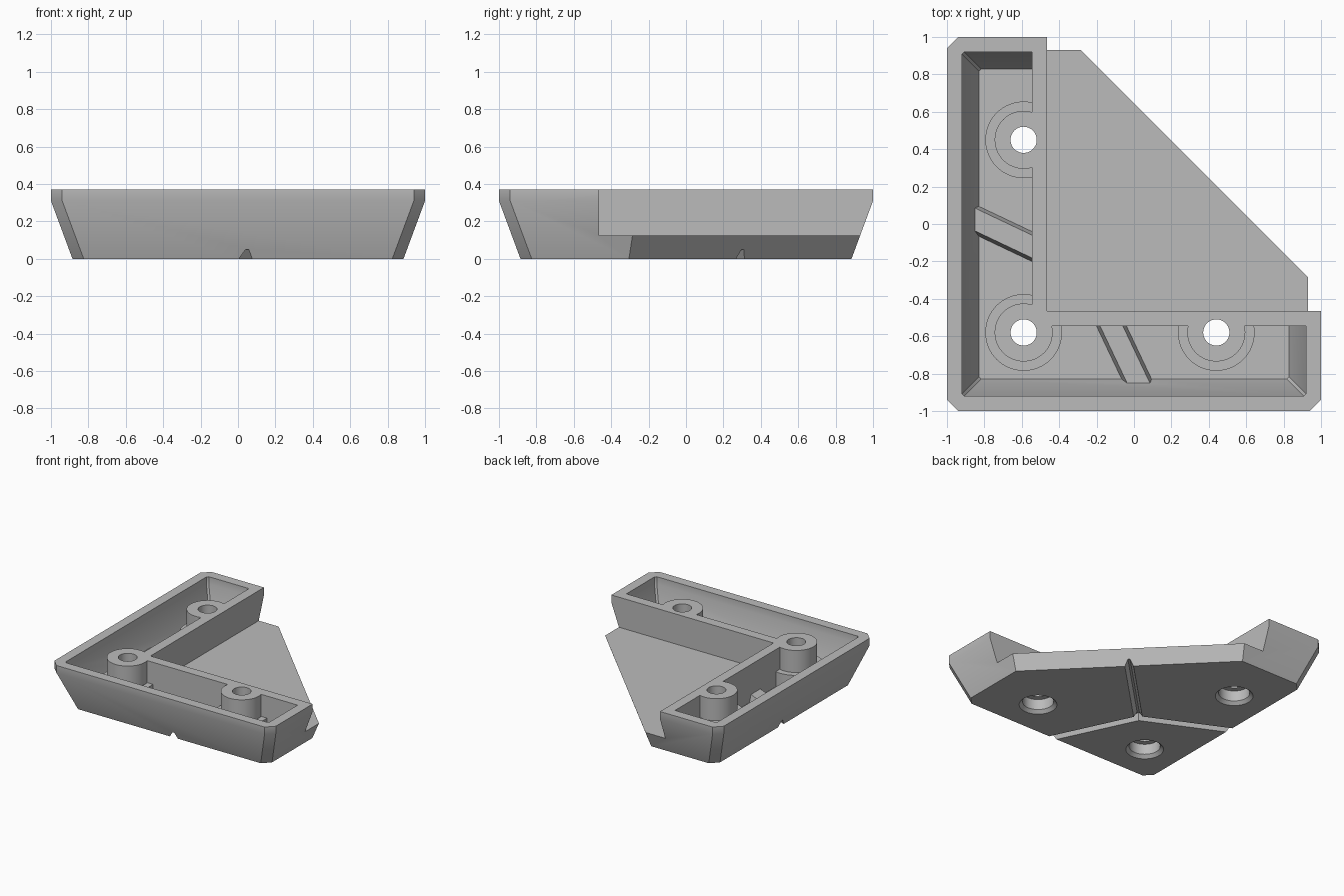
import bpy, bmesh
from math import sqrt
from mathutils import Vector, Matrix

cube = bpy.data.objects.get("Cube")
if cube:
    bpy.data.objects.remove(cube, do_unlink=True)

H, KNEE, SLOPE = 0.37, 0.31, 0.371   # height, start of taper, taper ratio
FLOOR, PLATE = 0.067, 0.125          # pocket floor and web plate heights
R2 = sqrt(2)

grey = bpy.data.materials.new("grey plastic")
grey.use_nodes = True
grey.diffuse_color = (0.5, 0.5, 0.5, 1)
grey.node_tree.nodes["Principled BSDF"].inputs["Base Color"].default_value = (0.5, 0.5, 0.5, 1)


def link(name, bm):
    bmesh.ops.recalc_face_normals(bm, faces=bm.faces)
    mesh = bpy.data.meshes.new(name)
    bm.to_mesh(mesh)
    bm.free()
    mesh.materials.append(grey)
    obj = bpy.data.objects.new(name, mesh)
    bpy.context.collection.objects.link(obj)
    return obj


def loft(name, rings):
    """Solid through equal-length rings of 3D points."""
    bm = bmesh.new()
    loops = [[bm.verts.new(p) for p in ring] for ring in rings]
    for a, b in zip(loops, loops[1:]):
        for i in range(len(a)):
            j = (i + 1) % len(a)
            bm.faces.new((a[i], a[j], b[j], b[i]))
    bm.faces.new(loops[0][::-1])
    bm.faces.new(loops[-1])
    return link(name, bm)


def outline(lines, inset, z):
    """Corners of the polygon bounded by lines (nx, ny, distance, inset factor)."""
    pts = []
    for (a, b, d, f), (c, e, g, h) in zip(lines, lines[1:] + lines[:1]):
        d, g = d - inset * f, g - inset * h
        det = a * e - b * c
        pts.append(((d * e - b * g) / det, (a * g - d * c) / det, z))
    return pts


def box(name, lo, hi):
    bm = bmesh.new()
    size, mid = Vector(hi) - Vector(lo), (Vector(hi) + Vector(lo)) / 2
    bmesh.ops.create_cube(bm, size=1, matrix=Matrix.Translation(mid) @ Matrix.Diagonal((*size, 1)))
    return link(name, bm)


def cone(name, centre, r0, r1, z0, z1):
    bm = bmesh.new()
    bmesh.ops.create_cone(bm, cap_ends=True, segments=64, radius1=r0, radius2=r1, depth=z1 - z0,
                          matrix=Matrix.Translation((*centre, (z0 + z1) / 2)))
    return link(name, bm)


def bar(name, start, end, w0, w1, z0, z1):
    """Trapezoid section swept from start to end."""
    start, end = Vector(start), Vector(end)
    d = (end - start).normalized()
    side = Vector((-d.y, d.x))
    section = ((-w0, z0), (w0, z0), (w1, z1), (-w1, z1))
    return loft(name, [[(*(p + side * w), z) for w, z in section] for p in (start - d * 0.01, end)])


def cut(target, tools):
    """Subtract each tool and remove it."""
    bpy.context.view_layer.objects.active = target
    for tool in tools:
        mod = target.modifiers.new("cut", 'BOOLEAN')
        mod.operation, mod.solver, mod.object = 'DIFFERENCE', 'EXACT', tool
        bpy.ops.object.modifier_apply(modifier=mod.name)
        bpy.data.objects.remove(tool, do_unlink=True)


def square(half, corner, diagonal):
    """Square with chamfered corners; the back left corner is cut by the diagonal."""
    s = 1 / R2
    return [(0, -1, half, 1), (s, -s, corner * s, R2), (1, 0, half, 1), (s, s, diagonal, 1),
            (0, 1, half, 1), (-s, s, corner * s, R2), (-1, 0, half, 1), (-s, -s, corner * s, R2)]


# Tapered outer body
shell = square(1, 1.94, 0.525)
bracket = loft("corner_bracket", [outline(shell, KNEE * SLOPE, 0), outline(shell, 0, KNEE),
                                  outline(shell, 0, H)])

# L-shaped pocket, keeping screw bosses, their collars and the ribs standing
inner = square(0.92, 1.827, 1.2)
pocket = loft("pocket_cutter", [outline(inner, (KNEE - FLOOR) * SLOPE, FLOOR),
                                outline(inner, 0, KNEE), outline(inner, 0, H + 0.05)])
screws = [(-0.59, 0.45), (-0.59, -0.58), (0.44, -0.58)]
hub = (-0.257, -0.257)
arms = [(-1.0, 0.095), (0.095, -1.0)]
keep = [box("inner_wall", (-0.545, -0.545, -0.1), (1.2, 1.2, 0.6))]
for c in screws:
    keep.append(cone("screw_boss", c, 0.155, 0.155, 0, 0.6))
    keep.append(cone("boss_collar", c, 0.205, 0.205, 0.01, 0.19))
for end in arms:
    keep.append(bar("rib", hub, end, 0.0775, 0.055, 0.05, PLATE))
cut(pocket, keep)

# Open space above the web plate
tools = [pocket, box("web_clearance", (-0.465, -0.465, PLATE), (1.2, 1.2, 0.6))]

# Screw holes with chamfered counterbores underneath
for c in screws:
    tools.append(cone("counterbore", c, 0.115, 0.115, -0.05, 0.11))
    tools.append(cone("counterbore_chamfer", c, 0.165, 0.115, -0.025, 0.025))
    tools.append(cone("screw_hole", c, 0.07, 0.07, 0.05, 0.5))

# Three grooves meeting on the underside
for end in arms + [(0.45, 0.45)]:
    tools.append(bar("groove", hub, end, 0.042, 0.008, -0.02, 0.05))
cut(bracket, tools)

bpy.ops.object.select_all(action='DESELECT')
bracket.select_set(True)
bpy.context.view_layer.objects.active = bracket
bpy.ops.object.shade_smooth_by_angle(angle=0.52)
